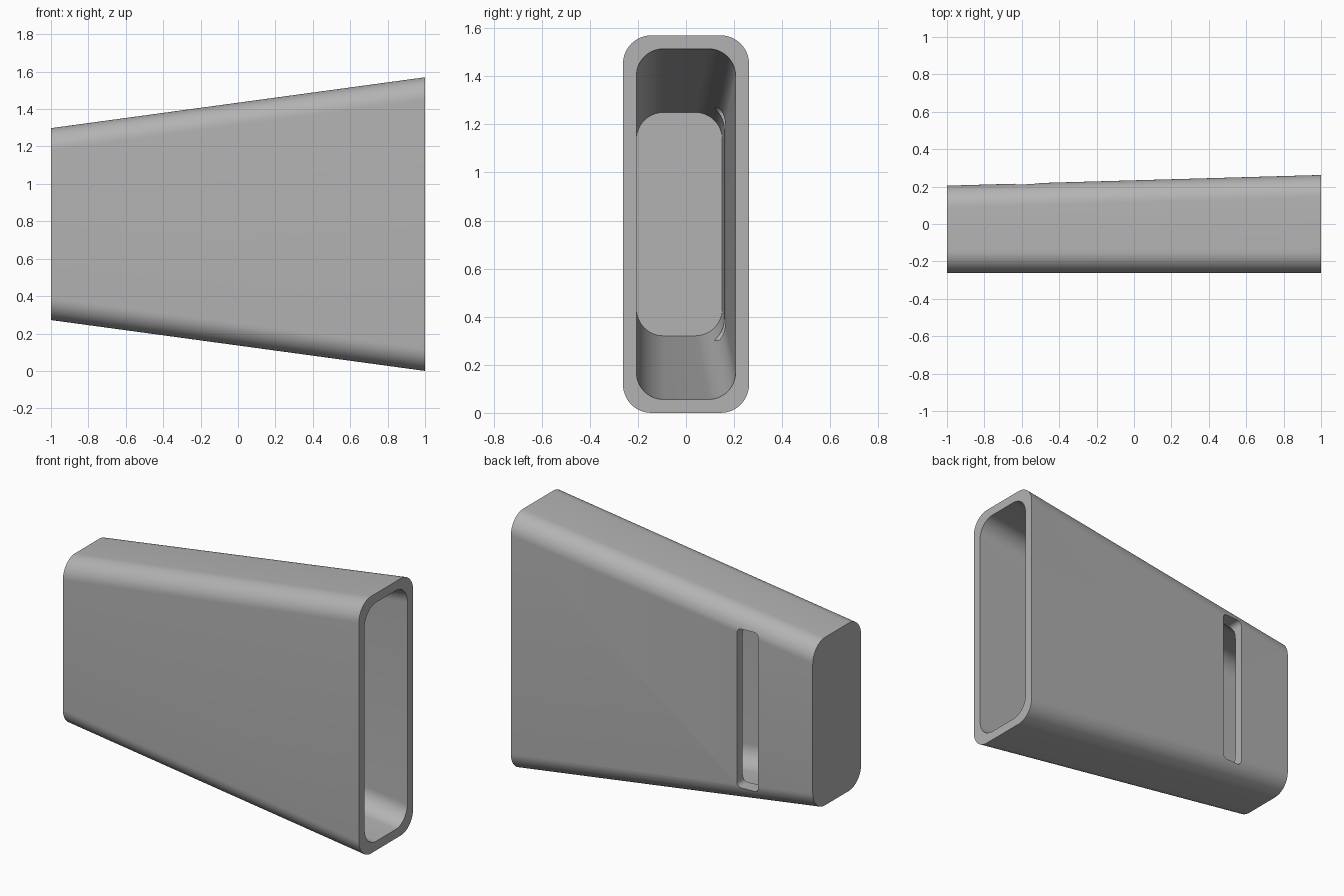
import bpy, bmesh, math

if "Cube" in bpy.data.objects:
    bpy.data.objects.remove(bpy.data.objects["Cube"], do_unlink=True)

grey = bpy.data.materials.new("light grey")
grey.use_nodes = True
colour = (0.45, 0.45, 0.45, 1)
grey.diffuse_color = colour
grey.node_tree.nodes["Principled BSDF"].inputs["Base Color"].default_value = colour


def rounded_rect(u0, u1, v0, v1, r, steps=12):
    """Counter-clockwise outline of a rectangle with rounded corners."""
    centres = [(u1 - r, v1 - r), (u0 + r, v1 - r), (u0 + r, v0 + r), (u1 - r, v0 + r)]
    pts = []
    for i, (u, v) in enumerate(centres):
        for s in range(steps + 1):
            a = math.pi / 2 * (i + s / steps)
            pts.append((u + r * math.cos(a), v + r * math.sin(a)))
    return pts


def bridge(bm, a, b):
    for i in range(len(a)):
        j = (i + 1) % len(a)
        bm.faces.new((a[i], a[j], b[j], b[i]))


def finish(bm, name):
    bmesh.ops.recalc_face_normals(bm, faces=bm.faces)
    mesh = bpy.data.meshes.new(name)
    bm.to_mesh(mesh)
    bm.free()
    obj = bpy.data.objects.new(name, mesh)
    mesh.materials.append(grey)
    bpy.context.collection.objects.link(obj)
    return obj


# Tapered sleeve: flat front, sloping back, top and bottom; open at +x
WALL, FLOOR_X = 0.056, -0.945


def section(bm, x, inset, r):
    d = 1 - x
    outline = rounded_rect(-0.262 + inset, 0.262 - 0.0285 * d - inset,
                           0.136 * d + inset, 1.57 - 0.136 * d - inset, r)
    return [bm.verts.new((x, y, z)) for y, z in outline]


bm = bmesh.new()
outer_end = section(bm, -1, 0, 0.118)
outer_rim = section(bm, 1, 0, 0.118)
inner_rim = section(bm, 1, WALL, 0.112)
inner_floor = section(bm, FLOOR_X, WALL, 0.112)
rings = [outer_end, outer_rim, inner_rim, inner_floor]
for a, b in zip(rings, rings[1:]):
    bridge(bm, a, b)
bm.faces.new(outer_end)
bm.faces.new(inner_floor)
sleeve = finish(bm, "tapered_sleeve")

# Upright slot through the back wall
bm = bmesh.new()
slot = rounded_rect(-0.638, -0.497, 0.3, 1.27, 0.03, 6)
near, far = [[bm.verts.new((x, y, z)) for x, z in slot] for y in (0.05, 0.4)]
bridge(bm, near, far)
bm.faces.new(near)
bm.faces.new(far)
cutter = finish(bm, "slot_cutter")
cutter.hide_render = True

cut = sleeve.modifiers.new("slot", "BOOLEAN")
cut.operation = "DIFFERENCE"
cut.solver = "EXACT"
cut.object = cutter
bpy.ops.object.select_all(action="DESELECT")
bpy.context.view_layer.objects.active = sleeve
sleeve.select_set(True)
bpy.ops.object.modifier_apply(modifier=cut.name)
bpy.data.objects.remove(cutter, do_unlink=True)
bpy.ops.object.shade_smooth_by_angle(angle=math.radians(30))
